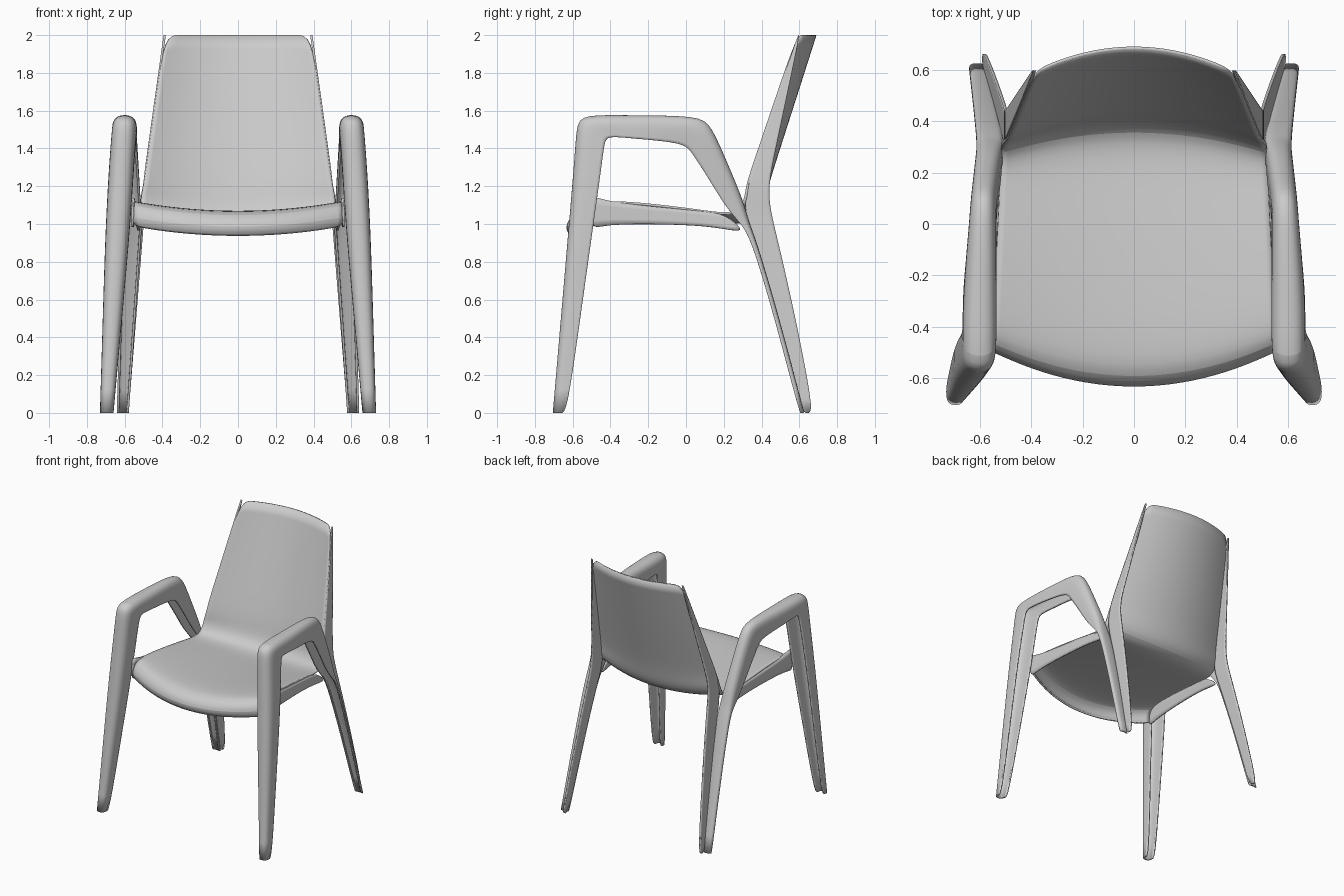
import bpy
import bmesh
import math

cube = bpy.data.objects.get("Cube")
if cube:
    bpy.data.objects.remove(cube, do_unlink=True)


def loft(name, rows, mirrored=True):
    """Skin equal-length rows of points, then smooth and thicken the sheet."""
    bm = bmesh.new()
    grid = [[bm.verts.new(point) for point in row] for row in rows]
    for near, far in zip(grid, grid[1:]):
        for a, b, c, d in zip(near, near[1:], far[1:], far):
            bm.faces.new((a, b, c, d))
    bmesh.ops.recalc_face_normals(bm, faces=bm.faces[:])
    mesh = bpy.data.meshes.new(name)
    bm.to_mesh(mesh)
    bm.free()
    obj = bpy.data.objects.new(name, mesh)
    bpy.context.collection.objects.link(obj)
    if mirrored:
        obj.modifiers.new("Mirror", 'MIRROR')
    smooth = obj.modifiers.new("Smooth", 'SUBSURF')
    smooth.levels = smooth.render_levels = 2
    solid = obj.modifiers.new("Thickness", 'SOLIDIFY')
    solid.thickness = 0.012
    solid.offset = 0
    bpy.ops.object.select_all(action='DESELECT')
    bpy.context.view_layer.objects.active = obj
    obj.select_set(True)
    bpy.ops.object.shade_smooth_by_angle(angle=math.radians(40))


def seat_side_x(y):
    """Half width of the seat, tapering towards the back."""
    return 0.53 - 0.05 * y


def back_edge(z):
    """Side edge of the backrest, leaning back and narrowing upwards."""
    rise = z - 1.2
    return 0.5 - 0.14 * rise, 0.32 + 0.34 * rise, z


def rear_leg_y(z):
    """Front line of the rear leg, slightly bowed."""
    return 0.61 - 0.28 * z + 0.04 * z * (1 - z)


def bowed_row(centre_y, centre_z, edge):
    """Parabolic cross-section through a centre point and both side edges."""
    edge_x, edge_y, edge_z = edge
    row = []
    for step in range(-5, 6):
        u = step / 5
        row.append((u * edge_x,
                    centre_y + (edge_y - centre_y) * u * u,
                    centre_z + (edge_z - centre_z) * u * u))
    return row


# Seat and backrest: one curved sheet, from the rolled front lip to the top
seat_profile = [(-0.61, 0.94), (-0.64, 0.98), (-0.6, 1.05), (-0.5, 1.07),
                (-0.2, 1.05), (0.1, 1.02), (0.27, 1), (0.37, 1.02), (0.41, 1.1)]
back_heights = [1.2, 1.4, 1.7, 2]
rows = []
for y, z in seat_profile:
    side_y = 0.78 * y
    rows.append(bowed_row(y, z, (seat_side_x(side_y), side_y, z + 0.05)))
for z in back_heights:
    rows.append(bowed_row(0.43 + 0.32 * (z - 1.2), z, back_edge(z)))
loft("seat_and_backrest", rows, mirrored=False)


def channel_section(ridge, rim):
    """Rounded U-section between the outer ridge and the open rim."""
    ridge_y, ridge_z = ridge
    rim_y, rim_z = rim
    if ridge_y < -0.2:
        middle = 0.695 - 0.06 * ridge_z
        half = 0.03 + 0.03 * min(ridge_z, 1)
    else:
        middle = 0.56 + 0.05 * abs(ridge_z - 1)
        half = 0.026 + 0.02 * min(ridge_z, 1)
    outline = [(-1, 0)]
    for step in range(9):
        angle = math.pi * step / 8
        across = math.copysign(abs(math.cos(angle)) ** 0.8, -math.cos(angle))
        outline.append((across, 0.45 + 0.55 * math.sin(angle) ** 0.8))
    outline.append((1, 0))
    return [(middle + half * across,
             rim_y + (ridge_y - rim_y) * depth,
             rim_z + (ridge_z - rim_z) * depth) for across, depth in outline]


# Front leg, armrest and rear leg: one continuous open channel
rows = []
for z in (0, 0.5, 1, 1.35):
    y = 0.085 * z - 0.7
    rows.append(channel_section((y, z), (y + 0.07 + 0.055 * z, z)))
arm_stations = [
    ((-0.575, 1.52), (-0.43, 1.45)),
    ((-0.55, 1.575), (-0.4, 1.465)),
    ((-0.3, 1.57), (-0.25, 1.45)),
    ((0.07, 1.57), (-0.01, 1.43)),
    ((0.13, 1.52), (0.03, 1.38)),
    ((0.22, 1.31), (0.12, 1.24)),
    ((0.3, 1.12), (0.21, 1.09)),
    ((0.33, 1), (0.29, 1)),
]
for ridge, rim in arm_stations:
    rows.append(channel_section(ridge, rim))
for z in (0.93, 0.5, 0):
    y = rear_leg_y(z)
    rows.append(channel_section((y + 0.01, z), (y - 0.01, z)))
loft("arm_and_leg_channel", rows)

# Side rail under the seat edge, flaring into the front leg and the arm
rows = []
for y in (-0.5, -0.45, -0.1, 0.1, 0.21):
    flare = 0.04 if y == -0.5 else 0
    low_y = y * 1.6 if y > 0 else y
    low_z = 1 - 0.5 * max(low_y, 0) ** 2
    x = seat_side_x(y)
    rows.append([(x, y, 1.075 - 0.1 * y + flare),
                 (x + 0.005, low_y, low_z - flare)])
loft("seat_side_rail", rows)

# Flange behind the backrest edge, running down as the rear leg's inner wall
rows = []
for z in reversed(back_heights):
    x, y, z = back_edge(z)
    width = 0.01 + 0.13 * (2 - z)
    rows.append([(x, y + width * t, z) for t in (0, 0.5, 1)])
for z in (1.07, 0.93, 0.6, 0.3, 0):
    x = 0.585 - 0.08 * z
    width = 0.065 + 0.07 * z
    rows.append([(x, rear_leg_y(z) + width * t, z) for t in (0, 0.5, 1)])
loft("rear_leg_flange", rows)
